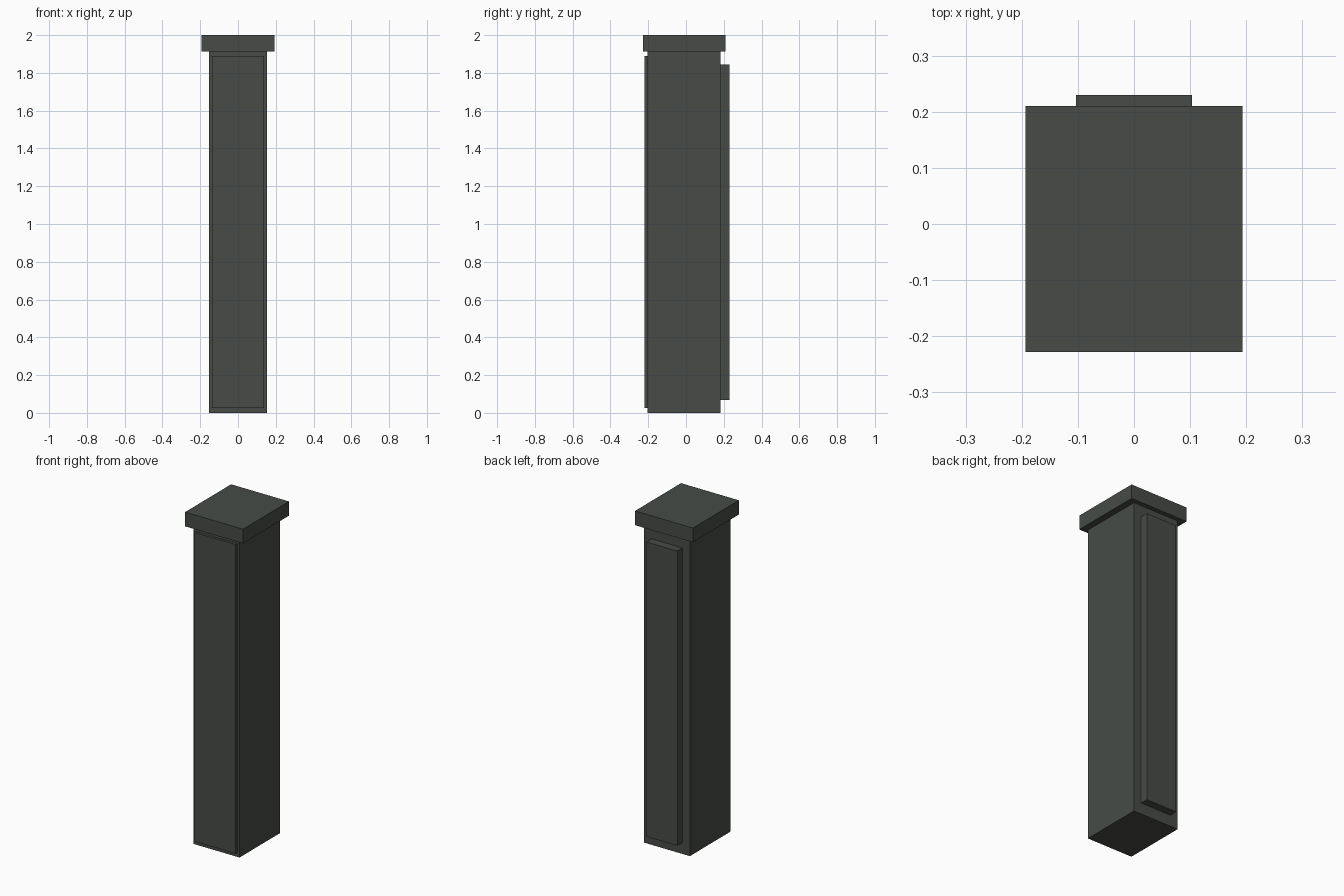
import bpy
import bmesh
from mathutils import Vector

default = bpy.data.objects.get("Cube")
if default:
    bpy.data.objects.remove(default, do_unlink=True)

# One dark stone colour for every part
stone = bpy.data.materials.new("dark_grey_green_stone")
stone.use_nodes = True
colour = (0.063, 0.071, 0.062, 1)
stone.diffuse_color = colour
bsdf = next(n for n in stone.node_tree.nodes if n.type == "BSDF_PRINCIPLED")
bsdf.inputs["Base Color"].default_value = colour
bsdf.inputs["Roughness"].default_value = 0.8


def block(name, half_width, y_range, z_range):
    """Sharp-edged box, symmetric in x."""
    low = Vector((-half_width, y_range[0], z_range[0]))
    high = Vector((half_width, y_range[1], z_range[1]))
    bm = bmesh.new()
    bmesh.ops.create_cube(bm, size=1)
    bmesh.ops.scale(bm, vec=high - low, verts=bm.verts)
    mesh = bpy.data.meshes.new(name)
    bm.to_mesh(mesh)
    bm.free()
    mesh.materials.append(stone)
    obj = bpy.data.objects.new(name, mesh)
    obj.location = (low + high) / 2
    bpy.context.collection.objects.link(obj)
    return obj


FRONT, BACK, CAP_BASE = -0.204, 0.182, 1.914

# Pillar shaft and overhanging cap
block("shaft", 0.153, (FRONT, BACK), (0, CAP_BASE))
block("cap", 0.193, (-0.228, 0.21), (CAP_BASE, 2))

# Thin raised panel on the front, thicker narrow one on the back
block("front_panel", 0.138, (-0.219, FRONT), (0.025, 1.889))
block("back_panel", 0.103, (BACK, 0.23), (0.068, 1.845))
